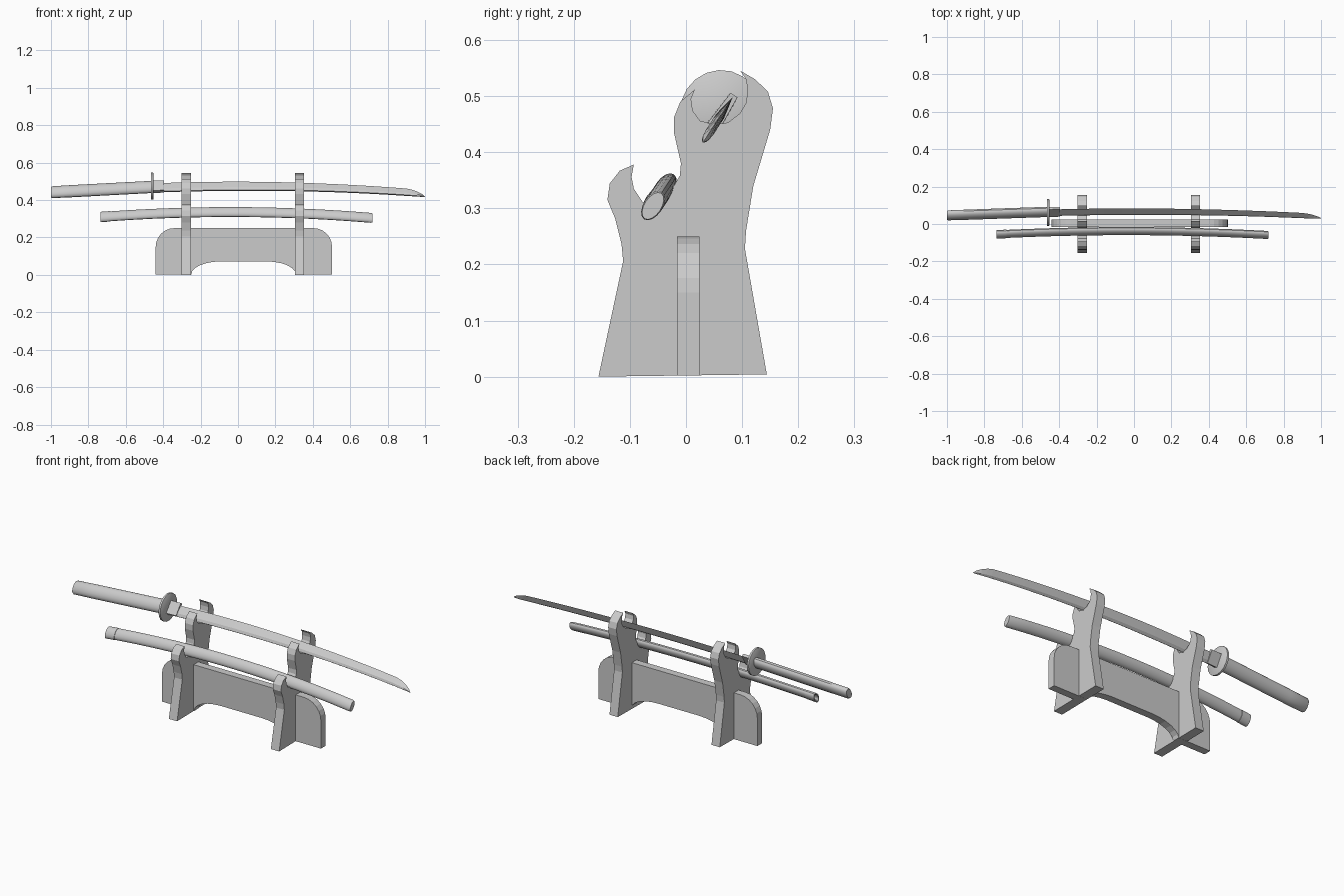
import bpy, bmesh, math
from mathutils import Vector

if "Cube" in bpy.data.objects:
    bpy.data.objects.remove(bpy.data.objects["Cube"])

D = Vector((0, 0.55, 0.835)).normalized()   # in-plane "edge" direction of the tilted swords
N = Vector((0, D.z, -D.y))                  # thickness direction


def finish(name, bm, smooth=False):
    bmesh.ops.recalc_face_normals(bm, faces=bm.faces)
    me = bpy.data.meshes.new(name)
    bm.to_mesh(me)
    bm.free()
    ob = bpy.data.objects.new(name, me)
    bpy.context.collection.objects.link(ob)
    if smooth:
        bpy.context.view_layer.objects.active = ob
        ob.select_set(True)
        bpy.ops.object.shade_smooth_by_angle(angle=math.radians(35))
        ob.select_set(False)
    return ob


def prism(name, pts, offset):
    bm = bmesh.new()
    f = bm.faces.new([bm.verts.new(p) for p in pts])
    ext = bmesh.ops.extrude_face_region(bm, geom=[f])
    bmesh.ops.translate(bm, vec=offset, verts=[v for v in ext['geom'] if isinstance(v, bmesh.types.BMVert)])
    return finish(name, bm)


def sweep(name, origin, stations, section, smooth=True):
    # stations: (x, offset along D, half height, half thickness)
    bm = bmesh.new()
    rings = []
    for x, s, h, w in stations:
        rings.append([bm.verts.new(Vector(origin) + Vector((x, 0, 0)) + D * (s + a * h) + N * (b * w))
                      for a, b in section])
    n = len(section)
    for r, q in zip(rings, rings[1:]):
        for i in range(n):
            j = (i + 1) % n
            bm.faces.new((r[i], r[j], q[j], q[i]))
    bm.faces.new(rings[0])
    bm.faces.new(rings[-1])
    return finish(name, bm, smooth)


def arc(cx, cz, rx, rz, a0, a1, n=6):
    return [(cx + rx * math.cos(math.radians(a0 + (a1 - a0) * i / n)),
             cz + rz * math.sin(math.radians(a0 + (a1 - a0) * i / n))) for i in range(n + 1)]


def oval(n):
    return [(math.cos(2 * math.pi * i / n), math.sin(2 * math.pi * i / n)) for i in range(n)]


# Stand uprights with an upper and a lower cradle
upright = [(-.156, 0), (.144, .004), (.105, .228), (.107, .26), (.12, .34), (.15, .44), (.155, .478),
           (.146, .508), (.123, .53), (.097, .545), (.107, .53), (.11, .51), (.107, .488), (.096, .469),
           (.075, .453), (.052, .449), (.025, .456), (.012, .474), (.009, .495), (.016, .512),
           (-.01, .49), (-.021, .463), (-.021, .433), (-.009, .38), (-.011, .358),
           (-.03, .326), (-.053, .311), (-.077, .311), (-.093, .335), (-.097, .356), (-.093, .378),
           (-.118, .367), (-.136, .344), (-.14, .315), (-.126, .281), (-.115, .237), (-.112, .206)]
for side, x in (("left", -.301), ("right", .304)):
    prism(side + "_upright", [(x, y, z) for y, z in upright], (.049, 0, 0))

# Cross board: rounded top corners, arched cut-out below
board = [(-.44, .002)] + arc(-.09, .002, .16, .07, 180, 90) + arc(.15, .002, .16, .07, 90, 0) + [(.503, .002)]
board += arc(.403, .15, .1, .1, 0, 90) + arc(-.34, .15, .1, .1, 90, 180)
prism("cross_board", [(x, -.016, z) for x, z in board], (0, .04, 0))

# Sword blade, cutting edge up, tip meeting the spine side
sword = (0, .068, .475)
blade = []
for i in range(15):
    x = -.45 + 1.35 * i / 14
    blade.append((x, -.049 * (x - .02) ** 2, .028 - .006 * max(0, x) / .9, .008))
for x, h in ((.93, .0195), (.96, .0145), (.985, .008), (1.0, .001)):
    c = -.049 * (x - .02) ** 2
    blade.append((x, c - .022 + h, h, .007 * min(1, h / .014)))
sweep("blade", sword, blade, [(1, 0), (-.45, 1), (-1, .6), (-1, -.6), (-.45, -1)], False)

# Collar, guard and grip
sweep("blade_collar", sword, [(-.455, -.003, .034, .013), (-.395, -.001, .033, .012)],
      [(1, .6), (-1, 1), (-1, -1), (1, -.6)], False)
sweep("guard", (0, .061, .474), [(-.466, 0, .070, .068), (-.464, 0, .073, .071),
                                 (-.454, 0, .073, .071), (-.452, 0, .070, .068)], oval(20))
grip = [(-1.0, -.040, .031, .018), (-.993, -.0395, .035, .022)]
for i in range(1, 6):
    t = i / 5
    grip.append((-.993 + .53 * t, -.0395 + .0335 * t, .036, .0225))
sweep("grip", sword, grip, oval(16))

# Scabbard with open mouth and a slightly raised mouth band
def bend(x):
    return -.066 * (x + .04) ** 2

sc = [(x, bend(x), h, w) for x, h, w in
      ((-.66, .021, .010), (-.735, .024, .0125), (-.735, .031, .0185), (-.682, .031, .0185), (-.681, .0295, .017))]
for i in range(1, 14):
    x = -.681 + 1.391 * i / 13
    sc.append((x, bend(x), .0295, .017))
sc.append((.72, bend(.72), .027, .015))
sweep("scabbard", (0, -.038, .336), sc, oval(16))
